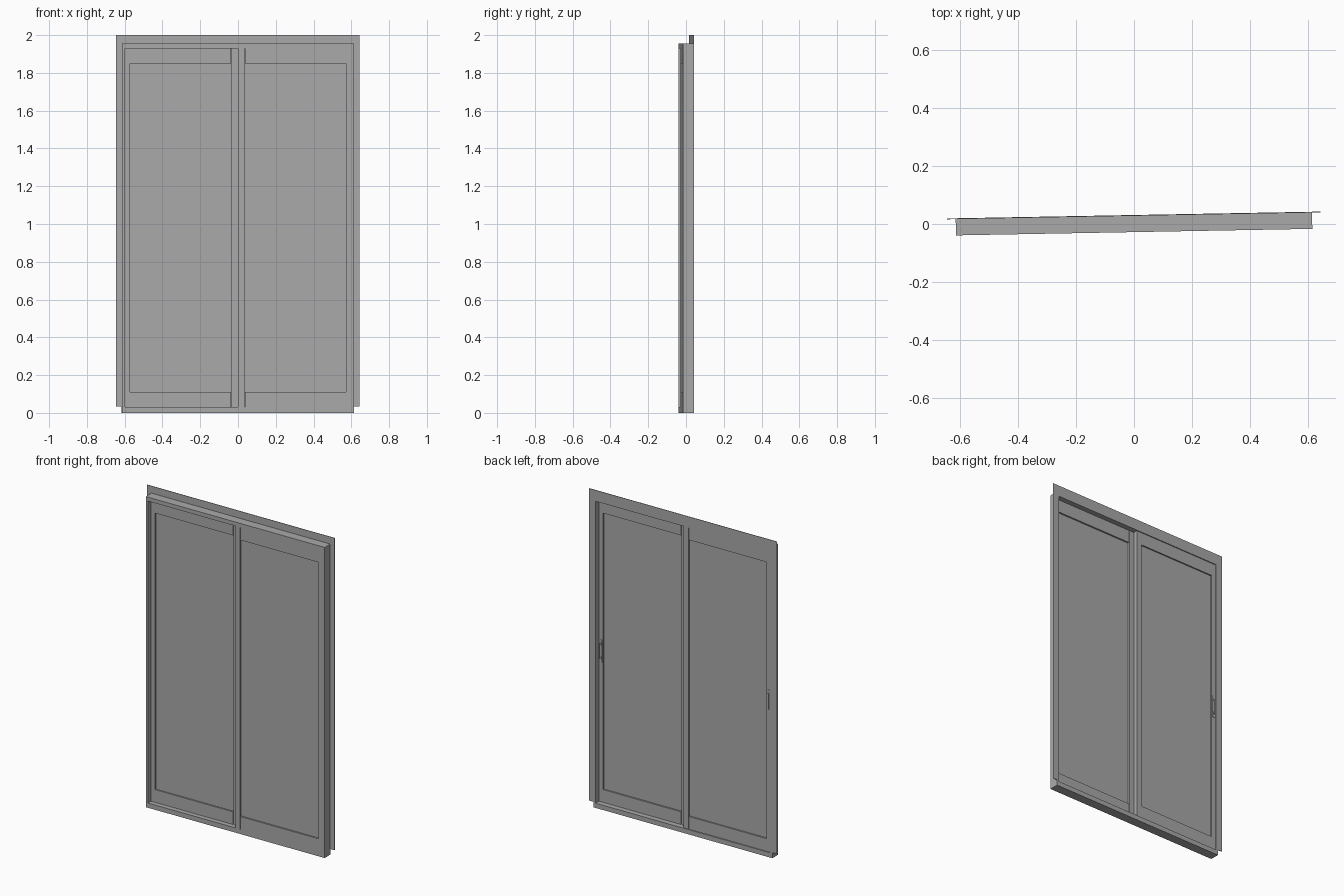
import bpy
import bmesh
import math
from mathutils import Matrix, Vector

cube = bpy.data.objects.get("Cube")
if cube:
    bpy.data.objects.remove(cube, do_unlink=True)

TURN = math.radians(1.05)      # the whole door stands slightly turned
HALF_W, INNER = 0.615, 0.60    # frame half width, opening half width
SILL, HEAD, TOP = 0.03, 1.93, 1.955
FRONT, BACK = -0.028, 0.031

grey = bpy.data.materials.new("plain_grey")
grey.use_nodes = True
colour = (0.4, 0.4, 0.4, 1)
grey.diffuse_color = colour
grey.node_tree.nodes["Principled BSDF"].inputs["Base Color"].default_value = colour


def build(name, boxes, flip=False):
    """Make one object from boxes given as (x0, x1, y0, y1, z0, z1)."""
    bm = bmesh.new()
    for x0, x1, y0, y1, z0, z1 in boxes:
        centre = Vector((x0 + x1, y0 + y1, z0 + z1)) / 2
        size = Matrix.Diagonal((x1 - x0, y1 - y0, z1 - z0, 1))
        bmesh.ops.create_cube(bm, size=1, matrix=Matrix.Translation(centre) @ size)
    if flip:
        bm.transform(Matrix.Rotation(math.pi, 4, "Z"))
    mesh = bpy.data.meshes.new(name)
    bm.to_mesh(mesh)
    bm.free()
    mesh.materials.append(grey)
    obj = bpy.data.objects.new(name, mesh)
    obj.rotation_euler.z = TURN
    bpy.context.collection.objects.link(obj)
    return obj


# Outer frame: sill, head and two jambs
build("door_frame", [
    (-HALF_W, HALF_W, FRONT, BACK, 0, SILL),
    (-HALF_W, HALF_W, FRONT, BACK, HEAD, TOP),
    (-HALF_W, -INNER, FRONT, BACK, SILL, HEAD),
    (INNER, HALF_W, FRONT, BACK, SILL, HEAD),
])

# Thin mounting fin around the sides and top
FIN = 0.645
build("mounting_fin", [
    (-FIN, -HALF_W, BACK - 0.003, BACK, 0.035, 2),
    (HALF_W, FIN, BACK - 0.003, BACK, 0.035, 2),
    (-HALF_W, HALF_W, BACK - 0.003, BACK, TOP, 2),
])


def door_panel(side, outer, flip):
    """Sliding panel on the +x half; flip turns it to the other half and track."""
    inner = -0.002
    stile, rail, groove = 0.034, 0.037, 0.572
    low, high = 0.11, 1.85
    build(side + "_panel_frame", [
        (0, stile, outer, inner, SILL, HEAD),
        (groove, INNER, outer, inner, SILL, HEAD),
        (rail, groove, outer, inner, SILL, low),
        (rail, groove, outer, inner, high, HEAD),
    ], flip)
    middle = (outer + inner) / 2
    build(side + "_panel_glass",
          [(stile, groove, middle - 0.003, middle + 0.003, SILL, HEAD)], flip)


door_panel("left", FRONT, False)
door_panel("right", -0.025, True)


def pull_handle(name, x, y):
    """Back plate with a raised grip."""
    build(name, [
        (x - 0.010, x + 0.010, y, y + 0.002, 0.91, 1.05),
        (x - 0.004, x + 0.004, y + 0.004, y + 0.007, 0.93, 1.03),
        (x - 0.004, x + 0.004, y + 0.002, y + 0.004, 0.93, 0.945),
        (x - 0.004, x + 0.004, y + 0.002, y + 0.004, 1.015, 1.03),
    ])


pull_handle("left_handle", 0.586, -0.002)
pull_handle("right_handle", -0.586, 0.025)
